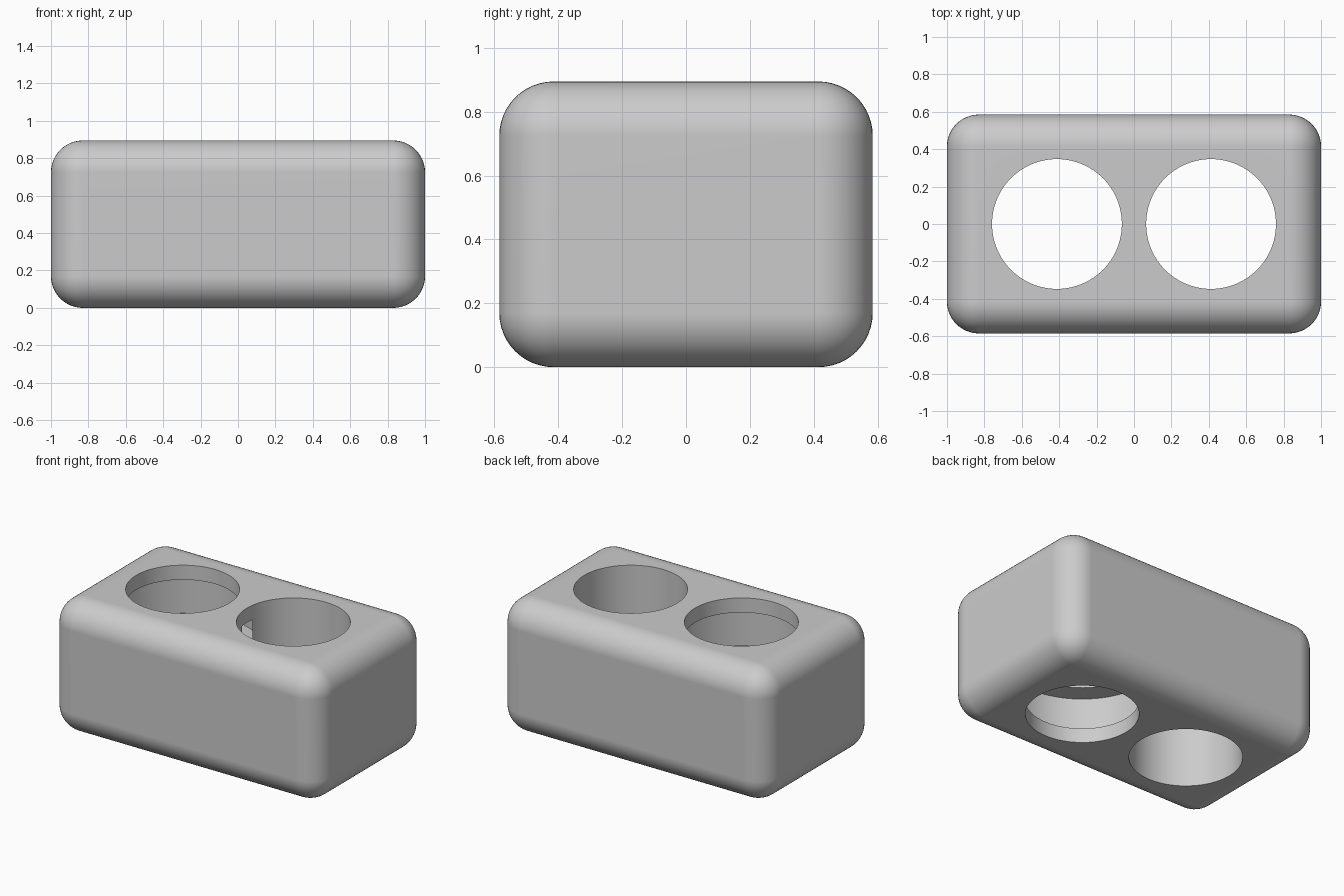
import bpy
import bmesh
import math
from mathutils import Matrix

if "Cube" in bpy.data.objects:
    bpy.data.objects.remove(bpy.data.objects["Cube"])

WIDTH, DEPTH, HEIGHT = 2.0, 1.17, 0.895
FILLET = 0.17
HOLE_X, BORE_R, RECESS_R = 0.412, 0.347, 0.485
LIP, RECESS_END = 0.098, 0.385

grey = bpy.data.materials.new("plain grey")
grey.diffuse_color = (0.6, 0.6, 0.6, 1.0)
grey.use_nodes = True
grey.node_tree.nodes["Principled BSDF"].inputs["Base Color"].default_value = grey.diffuse_color


def add_object(name, bm):
    mesh = bpy.data.meshes.new(name)
    bm.to_mesh(mesh)
    bm.free()
    mesh.materials.append(grey)
    obj = bpy.data.objects.new(name, mesh)
    bpy.context.collection.objects.link(obj)
    return obj


def cylinder(name, x, radius, z0, z1):
    bm = bmesh.new()
    bmesh.ops.create_cone(bm, cap_ends=True, segments=96, radius1=radius, radius2=radius,
                          depth=z1 - z0, matrix=Matrix.Translation((x, 0, (z0 + z1) / 2)))
    return add_object(name, bm)


# Rounded block
bm = bmesh.new()
bmesh.ops.create_cube(bm, size=1, matrix=Matrix.Translation((0, 0, HEIGHT / 2))
                      @ Matrix.Diagonal((WIDTH, DEPTH, HEIGHT, 1)))
bmesh.ops.bevel(bm, geom=bm.edges[:], offset=FILLET, segments=12, profile=0.5, affect='EDGES')
block = add_object("rounded_block", bm)

# Two through bores, and a wider hidden recess near the top (left) or bottom (right)
cutters = [cylinder("bore_cutter", s * HOLE_X, BORE_R, -0.1, HEIGHT + 0.1) for s in (-1, 1)]
cutters.append(cylinder("upper_recess_cutter", -HOLE_X, RECESS_R, HEIGHT - RECESS_END, HEIGHT - LIP))
cutters.append(cylinder("lower_recess_cutter", HOLE_X, RECESS_R, LIP, RECESS_END))

bpy.context.view_layer.objects.active = block
block.select_set(True)
for cutter in cutters:
    cutter.hide_render = True
    mod = block.modifiers.new("cut", 'BOOLEAN')
    mod.operation = 'DIFFERENCE'
    mod.solver = 'EXACT'
    mod.object = cutter
    bpy.ops.object.modifier_apply(modifier=mod.name)
for cutter in cutters:
    bpy.data.objects.remove(cutter)

# Smooth fillets and bores, crisp rims
bpy.ops.object.shade_smooth_by_angle(angle=math.radians(30))
weighted = block.modifiers.new("flat face normals", 'WEIGHTED_NORMAL')
weighted.keep_sharp = True
